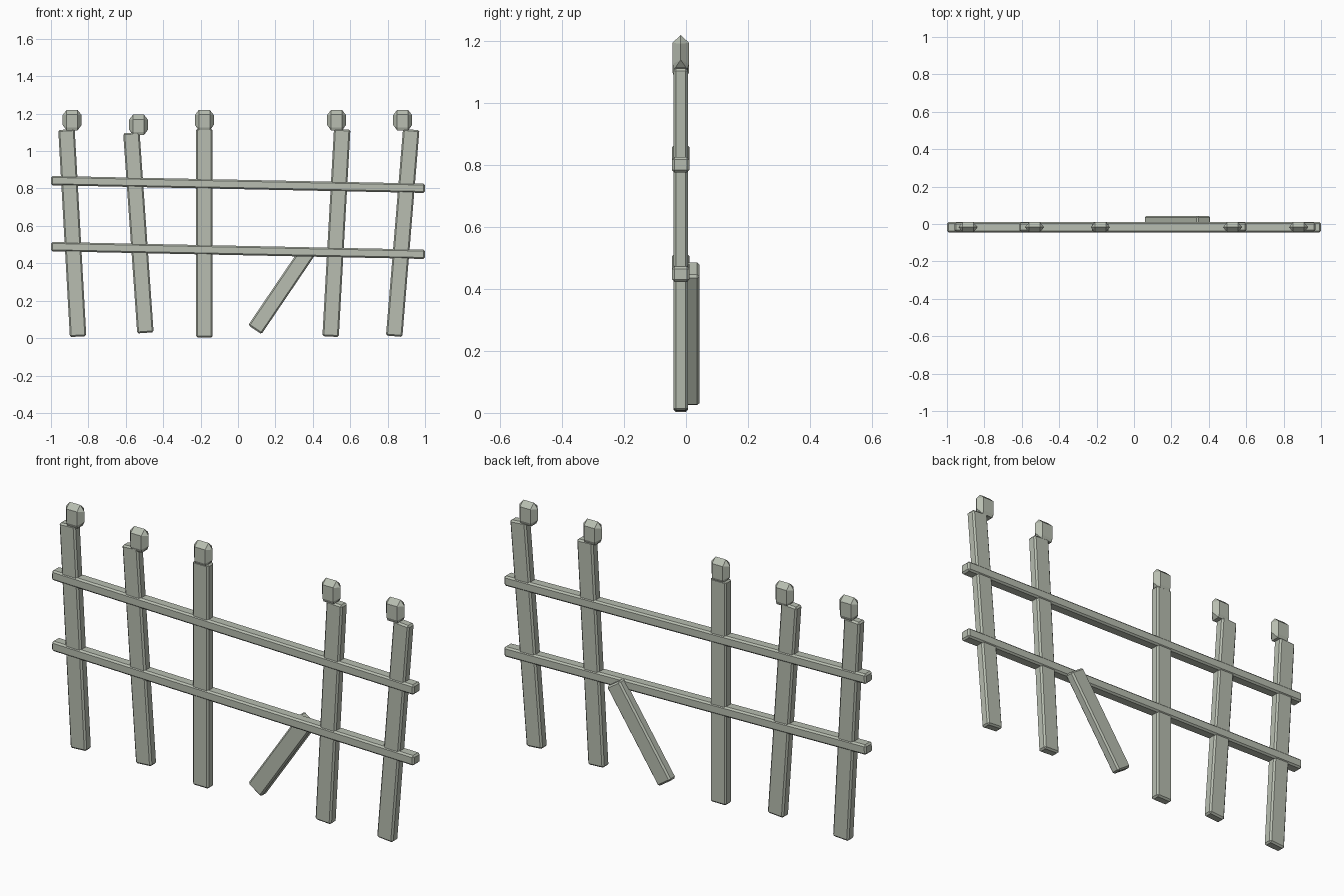
import bpy
import bmesh
import math
from mathutils import Vector

if "Cube" in bpy.data.objects:
    bpy.data.objects.remove(bpy.data.objects["Cube"], do_unlink=True)

# Single weathered grey colour
COLOUR = (0.48, 0.515, 0.44, 1.0)
mat = bpy.data.materials.new("weathered grey")
mat.use_nodes = True
mat.diffuse_color = COLOUR
bsdf = next(n for n in mat.node_tree.nodes if n.type == 'BSDF_PRINCIPLED')
bsdf.inputs["Base Color"].default_value = COLOUR

MID_Y = -0.017


def add_object(name, bm):
    bmesh.ops.recalc_face_normals(bm, faces=bm.faces)
    mesh = bpy.data.meshes.new(name)
    bm.to_mesh(mesh)
    bm.free()
    mesh.materials.append(mat)
    obj = bpy.data.objects.new(name, mesh)
    bpy.context.collection.objects.link(obj)
    return obj


def beam(name, start, end, width, depth, y):
    """Chamfered bar running between two (x, z) points."""
    a, b = Vector(start), Vector(end)
    run = b - a
    bm = bmesh.new()
    bmesh.ops.create_cube(bm, size=1)
    bmesh.ops.scale(bm, vec=(width, depth, run.length), verts=bm.verts)
    bmesh.ops.bevel(bm, geom=list(bm.edges), offset=0.008, segments=1,
                    affect='EDGES')
    obj = add_object(name, bm)
    mid = (a + b) / 2
    obj.location = (mid.x, y, mid.y)
    obj.rotation_euler.y = math.atan2(run.x, run.y)
    return obj


def finial(name, x, base):
    """Six-sided cap with a pointed ridge on top and a tapered foot."""
    bm = bmesh.new()
    for s in (-1, 1):
        for half_y, z in ((0.027, 0.016), (0.027, 0.085), (0.021, 0.0)):
            for t in (-1, 1):
                bm.verts.new((s * 0.029, t * half_y, z))
        bm.verts.new((s * 0.029, 0, 0.11))
        for z in (0.03, 0.082):
            bm.verts.new((s * 0.051, 0, z))
    hull = bmesh.ops.convex_hull(bm, input=bm.verts)
    bmesh.ops.dissolve_limit(bm, angle_limit=0.02, verts=bm.verts,
                             edges=bm.edges)
    obj = add_object(name, bm)
    obj.location = (x, MID_Y, base)
    return obj


# Leaning posts: bottom point, top point, cap position
posts = [
    ((-0.855, 0.008), (-0.917, 1.115), (-0.887, 1.11)),
    ((-0.495, 0.028), (-0.570, 1.098), (-0.532, 1.085)),
    ((-0.180, 0.003), (-0.180, 1.120), (-0.180, 1.11)),
    ((0.495, 0.008), (0.557, 1.117), (0.527, 1.11)),
    ((0.835, 0.010), (0.926, 1.115), (0.880, 1.11)),
]
for i, (bottom, top, cap) in enumerate(posts, 1):
    beam(f"post_{i}", bottom, top, 0.088, 0.048, MID_Y)
    finial(f"post_cap_{i}", *cap)

# Sagging cross rails
for name, left, right in (("upper_rail", 0.842, 0.801),
                          ("lower_rail", 0.489, 0.448)):
    beam(name, (-0.999, left), (0.999, right), 0.05, 0.056, MID_Y)

# Broken post leaning behind the lower rail
beam("broken_post", (0.09, 0.045), (0.375, 0.466), 0.086, 0.048, 0.02)
